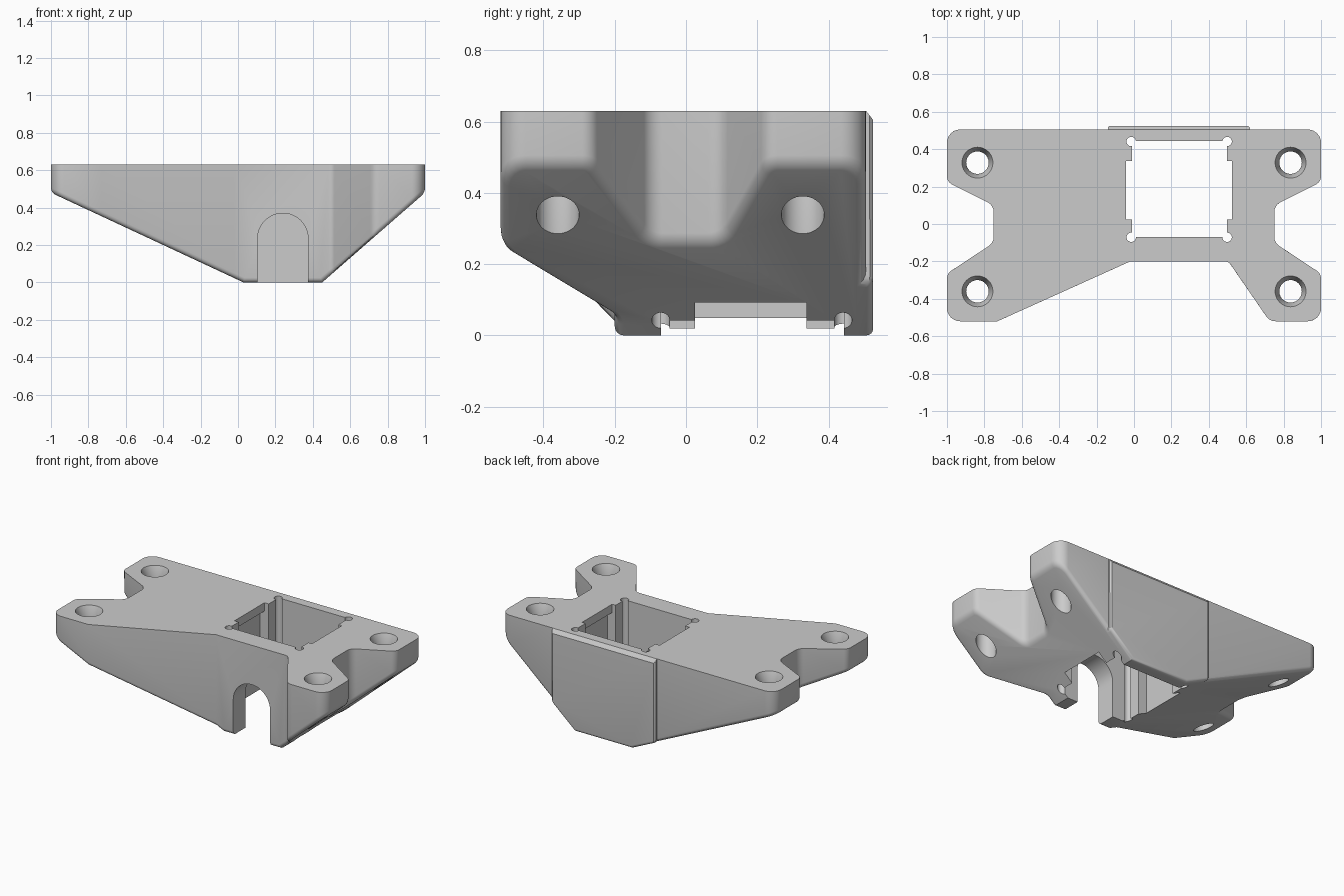
import bpy, bmesh, math
from mathutils import Vector

cube = bpy.data.objects.get("Cube")
if cube:
    bpy.data.objects.remove(cube, do_unlink=True)

TOP = 0.63


def rounded(points, steps=6):
    """Polygon of (x, y, radius) corners turned into points with round corners."""
    out = []
    for i, (x, y, r) in enumerate(points):
        p = Vector((x, y))
        if r == 0:
            out.append(p)
            continue
        a = (Vector(points[i - 1][:2]) - p).normalized()
        b = (Vector(points[(i + 1) % len(points)][:2]) - p).normalized()
        half = math.acos(a.dot(b)) / 2
        centre = p + (a + b).normalized() * (r / math.sin(half))
        start = p + a * (r / math.tan(half)) - centre
        end = p + b * (r / math.tan(half)) - centre
        for k in range(steps + 1):
            out.append(centre + start.lerp(end, k / steps).normalized() * r)
    return out


def prism(name, outline, low, high, along_y=False):
    """Outline extruded along z, or an xz outline extruded along y."""
    bm = bmesh.new()
    place = (lambda p, d: (p[0], d, p[1])) if along_y else (lambda p, d: (p[0], p[1], d))
    face = bm.faces.new([bm.verts.new(place(p, low)) for p in outline])
    grown = bmesh.ops.extrude_face_region(bm, geom=[face])["geom"]
    shift = Vector(place((0, 0), high - low))
    bmesh.ops.translate(bm, vec=shift, verts=[v for v in grown if isinstance(v, bmesh.types.BMVert)])
    bmesh.ops.recalc_face_normals(bm, faces=bm.faces)
    return to_object(name, bm)


def to_object(name, bm):
    mesh = bpy.data.meshes.new(name)
    bm.to_mesh(mesh)
    bm.free()
    obj = bpy.data.objects.new(name, mesh)
    bpy.context.collection.objects.link(obj)
    return obj


def box(name, x0, x1, y0, y1, z0, z1):
    return prism(name, [(x0, y0), (x1, y0), (x1, y1), (x0, y1)], z0, z1)


def cone(name, x, y, r_low, r_high, z0, z1):
    bm = bmesh.new()
    bmesh.ops.create_cone(bm, cap_ends=True, segments=40, radius1=r_low, radius2=r_high, depth=z1 - z0)
    bmesh.ops.translate(bm, vec=(x, y, (z0 + z1) / 2), verts=bm.verts)
    return to_object(name, bm)


def combine(obj, other, operation):
    mod = obj.modifiers.new("combine", 'BOOLEAN')
    mod.operation = operation
    mod.solver = 'EXACT'
    mod.object = other
    bpy.context.view_layer.objects.active = obj
    bpy.ops.object.modifier_apply(modifier=mod.name)
    bpy.data.objects.remove(other, do_unlink=True)


def soften_underside(obj, width):
    """Round the rim between the sloping underside and the walls."""
    bm = bmesh.new()
    bm.from_mesh(obj.data)
    bmesh.ops.remove_doubles(bm, verts=bm.verts, dist=0.0001)
    bm.normal_update()
    rim = [e for e in bm.edges if len(e.link_faces) == 2
           and sorted(f.normal.z < -0.5 for f in e.link_faces) == [False, True]]
    bmesh.ops.bevel(bm, geom=rim, offset=width, segments=4, profile=0.5,
                    affect='EDGES', clamp_overlap=False)
    bm.to_mesh(obj.data)
    bm.free()


def wedge():
    """Solid above the V-shaped underside."""
    return prism("wedge", [(-2, 0.946), (0.03, 0), (0.45, 0), (2, 1.353), (2, 2), (-2, 2)], -2, 2, True)


# Main body: plan outline cut by the wedge
outline = [(1, 0.505, 0.07), (1, 0.225, 0.05), (0.75, 0.10, 0.06), (0.75, -0.10, 0.06),
           (1, -0.265, 0.05), (1, -0.52, 0.07), (0.725, -0.52, 0.06), (0.505, -0.2, 0.04),
           (-0.02, -0.2, 0), (-0.73, -0.52, 0), (-1, -0.52, 0.07), (-1, -0.265, 0.05),
           (-0.75, -0.10, 0.06), (-0.75, 0.10, 0.06), (-1, 0.225, 0.05), (-1, 0.505, 0.07)]
body = prism("bracket_body", rounded(outline), -0.3, TOP)
combine(body, wedge(), 'INTERSECT')
soften_underside(body, 0.025)

# Raised pad on the back wall with chamfered edges
pad = prism("back_pad", [(-0.14, 0.46), (0.62, 0.46), (0.62, 0.515), (0.61, 0.525),
                         (-0.13, 0.525), (-0.14, 0.515)], -0.3, TOP)
combine(pad, wedge(), 'INTERSECT')
soften_underside(pad, 0.018)
chamfer = prism("chamfer", [(-1, TOP + 0.02), (1, TOP + 0.02), (1, TOP - 0.025), (-1, TOP - 0.025)],
                0.525, 0.6, True)
for v in chamfer.data.vertices:
    if v.co.z > TOP and v.co.y < 0.55:
        v.co.y = 0.49
combine(pad, chamfer, 'DIFFERENCE')
combine(body, pad, 'UNION')

# Square well with side notches, an undercut and round corner reliefs
combine(body, box("well", -0.012, 0.497, -0.07, 0.443, -1, 1), 'DIFFERENCE')
combine(body, box("notch", -0.043, 0.523, 0.025, 0.338, -1, 1), 'DIFFERENCE')
combine(body, box("undercut", -0.075, 0.555, 0.025, 0.338, -1, TOP - 0.055), 'DIFFERENCE')
for x in (-0.015, 0.498):
    for y in (-0.071, 0.441):
        combine(body, cone("relief", x, y, 0.025, 0.025, -1, 1), 'DIFFERENCE')

# Arched opening in the front wall
arch = [(0.375, -0.5), (0.375, 0.2)]
arch += [(0.24 + 0.135 * math.cos(math.pi * k / 24), 0.235 + 0.135 * math.sin(math.pi * k / 24))
         for k in range(25)]
arch += [(0.105, 0.2), (0.105, -0.5)]
combine(body, prism("arch", arch, -0.4, 0.1, True), 'DIFFERENCE')

# Four countersunk screw holes
for x in (-0.837, 0.837):
    for y in (-0.36, 0.328):
        combine(body, cone("hole", x, y, 0.06, 0.06, -1, 1), 'DIFFERENCE')
        combine(body, cone("countersink", x, y, 0.06, 0.083, TOP - 0.06, TOP + 0.001), 'DIFFERENCE')

# Plain grey material and smooth rounds
grey = bpy.data.materials.new("light grey")
grey.use_nodes = True
colour = (0.6, 0.6, 0.6, 1)
grey.diffuse_color = colour
grey.node_tree.nodes["Principled BSDF"].inputs["Base Color"].default_value = colour
body.data.materials.clear()
body.data.materials.append(grey)
for p in body.data.polygons:
    p.material_index = 0
bpy.ops.object.select_all(action='DESELECT')
body.select_set(True)
bpy.context.view_layer.objects.active = body
bpy.ops.object.shade_smooth_by_angle(angle=math.radians(30))
